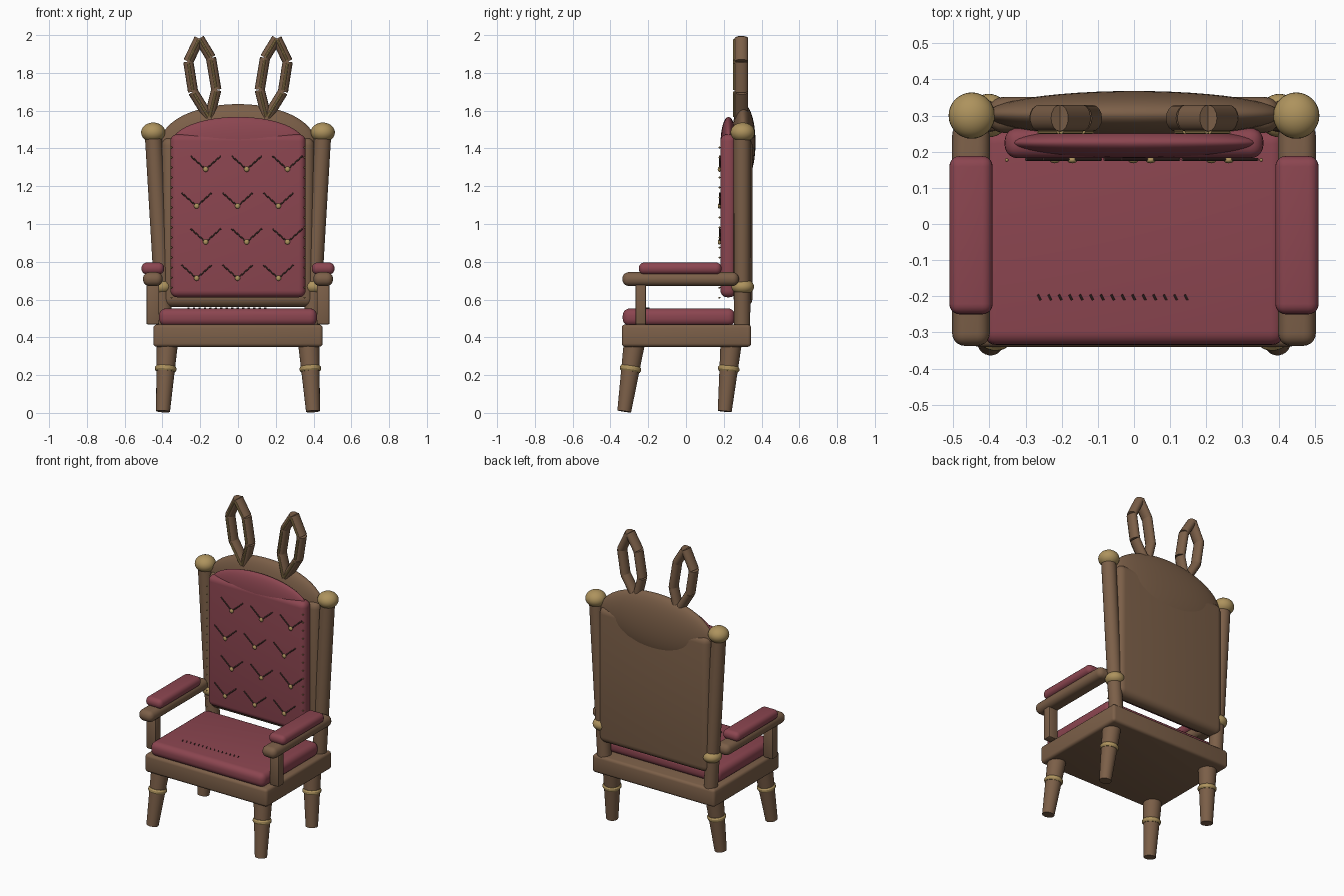
import bpy, bmesh
from mathutils import Vector, Matrix

if "Cube" in bpy.data.objects:
    bpy.data.objects.remove(bpy.data.objects["Cube"])


def material(name, rgb):
    m = bpy.data.materials.new(name)
    m.diffuse_color = (*rgb, 1)
    m.use_nodes = True
    m.node_tree.nodes["Principled BSDF"].inputs["Base Color"].default_value = m.diffuse_color
    return m


WOOD = material("wood", (0.20, 0.115, 0.065))
FABRIC = material("red fabric", (0.26, 0.06, 0.08))
GOLD = material("gold", (0.42, 0.29, 0.11))
DARK = material("dark thread", (0.07, 0.035, 0.03))


def finish(name, bm, mat):
    me = bpy.data.meshes.new(name)
    bm.to_mesh(me)
    bm.free()
    me.materials.append(mat)
    ob = bpy.data.objects.new(name, me)
    bpy.context.collection.objects.link(ob)
    bpy.ops.object.select_all(action='DESELECT')
    ob.select_set(True)
    bpy.context.view_layer.objects.active = ob
    bpy.ops.object.shade_smooth_by_angle(angle=0.7)
    return ob


def box(name, lo, hi, bevel, mat, segs=5):
    lo, hi = Vector(lo), Vector(hi)
    bm = bmesh.new()
    bmesh.ops.create_cube(bm, size=1, matrix=Matrix.Translation((lo + hi) / 2)
                          @ Matrix.Diagonal((*(hi - lo), 1)))
    bmesh.ops.bevel(bm, geom=bm.edges[:], offset=bevel, segments=segs,
                    profile=0.5, affect='EDGES')
    return finish(name, bm, mat)


def ball(name, loc, radii, mat, n=32):
    bm = bmesh.new()
    bmesh.ops.create_uvsphere(bm, u_segments=n, v_segments=n // 2, radius=1,
                              matrix=Matrix.Translation(loc) @ Matrix.Diagonal((*radii, 1)))
    return finish(name, bm, mat)


def add_rod(bm, a, b, ra, rb, n=20, flat=1.0):
    # tapered rod from a to b; flat stretches the section along y
    a, b = Vector(a), Vector(b)
    d = b - a
    m = Matrix.Translation((a + b) / 2) @ Matrix.Diagonal((1, flat, 1, 1)) \
        @ d.to_track_quat('Z', 'Y').to_matrix().to_4x4()
    bmesh.ops.create_cone(bm, cap_ends=True, segments=n, radius1=ra, radius2=rb,
                          depth=d.length, matrix=m)


def rod(name, a, b, ra, rb, mat, n=20):
    bm = bmesh.new()
    add_rod(bm, a, b, ra, rb, n)
    return finish(name, bm, mat)


def ring(name, centre, axis, r, half, mat):
    # bulging band made from two short cones and a middle cylinder
    c, ax = Vector(centre), Vector(axis).normalized()
    bm = bmesh.new()
    add_rod(bm, c - ax * half, c - ax * half * .4, r * .9, r, 24)
    add_rod(bm, c - ax * half * .4, c + ax * half * .4, r, r, 24)
    add_rod(bm, c + ax * half * .4, c + ax * half, r, r * .9, 24)
    return finish(name, bm, mat)


# Seat
box("seat_frame", (-.448, -.34, .35), (.448, .345, .468), .018, WOOD, 3)
box("seat_cushion", (-.418, -.335, .46), (.418, .26, .553), .038, FABRIC)

# Backrest panel with rounded crest
box("back_panel", (-.405, .252, .56), (.405, .352, 1.46), .045, WOOD)
ball("back_crest", (0, .304, 1.43), (.41, .064, .205), WOOD, 48)
box("back_cushion", (-.358, .182, .612), (.358, .266, 1.475), .036, FABRIC)
ball("back_cushion_crest", (0, .225, 1.43), (.35, .042, .137), FABRIC, 48)

for s, side in ((-1, "left"), (1, "right")):
    # Legs with gold bands
    for part, top, bot in (("front", (.375, -.275, .36), (.397, -.327, .008)),
                           ("back", (.375, .238, .36), (.397, .205, .008))):
        t, b = Vector((s * top[0], *top[1:])), Vector((s * bot[0], *bot[1:]))
        rod(f"{part}_leg_{side}", b, t, .037, .056, WOOD, 24)
        ring(f"{part}_leg_band_{side}", b.lerp(t, .64), t - b, .057, .014, GOLD)

    # Back posts and gold balls
    rod(f"back_post_{side}", (s * .39, .297, .46), (s * .447, .297, 1.45), .043, .045, WOOD, 24)
    ball(f"post_finial_{side}", (s * .449, .3, 1.485), (.064, .064, .052), GOLD)
    ball(f"post_lower_ball_{side}", (s * .402, .3, .668), (.058, .06, .042), GOLD)

    # Armrests
    x = s * .451
    box(f"arm_rail_{side}", (x - .052, -.337, .672), (x + .052, .28, .745), .034, WOOD)
    box(f"arm_pad_{side}", (x - .06, -.25, .733), (x + .06, .188, .796), .029, FABRIC)
    box(f"arm_post_{side}", (x - .034, -.268, .468), (x + .034, -.211, .69), .008, WOOD, 2)

    # Ear-shaped loops of straight segments with gold inlay
    loop = [(.152, 1.56), (.238, 1.70), (.263, 1.86), (.205, 1.982),
            (.143, 1.88), (.115, 1.71), (.152, 1.56)]
    ear, inlay = bmesh.new(), bmesh.new()
    for (x0, z0), (x1, z1) in zip(loop, loop[1:]):
        a, b = Vector((s * x0, .293, z0)), Vector((s * x1, .293, z1))
        add_rod(ear, a, b, .027, .027, 16, 1.35)
        f = Vector((0, -.037, 0))
        add_rod(inlay, a.lerp(b, .06) + f, b.lerp(a, .06) + f, .007, .007, 8)
    finish(f"ear_loop_{side}", ear, WOOD)
    finish(f"ear_inlay_{side}", inlay, GOLD)

# Tufting: gold buttons and V-shaped creases
creases = bmesh.new()
for r, z in enumerate((1.29, 1.095, .905, .713)):
    for c in (-.195, .022, .238):
        x = c + (.024 if r % 2 == 0 else -.024)
        ball("tuft_button", (x, .177, z), (.014, .009, .014), GOLD, 16)
        for d in (-1, 1):
            add_rod(creases, (x + d * .01, .179, z + .008), (x + d * .08, .179, z + .07),
                    .004, .004, 8)
finish("tuft_creases", creases, DARK)

# Nail heads down the back cushion sides
nails = bmesh.new()
for s in (-1, 1):
    for i in range(16):
        bmesh.ops.create_uvsphere(nails, u_segments=8, v_segments=6, radius=.005,
                                  matrix=Matrix.Translation((s * .352, .177, .61 + i * .053)))
finish("cushion_nails", nails, GOLD)

# Row of stitches on the seat
stitches = bmesh.new()
for i in range(15):
    x = -.262 + i * .029
    add_rod(stitches, (x - .004, -.195, .555), (x + .004, -.211, .555), .003, .003, 8)
finish("seat_stitches", stitches, DARK)
